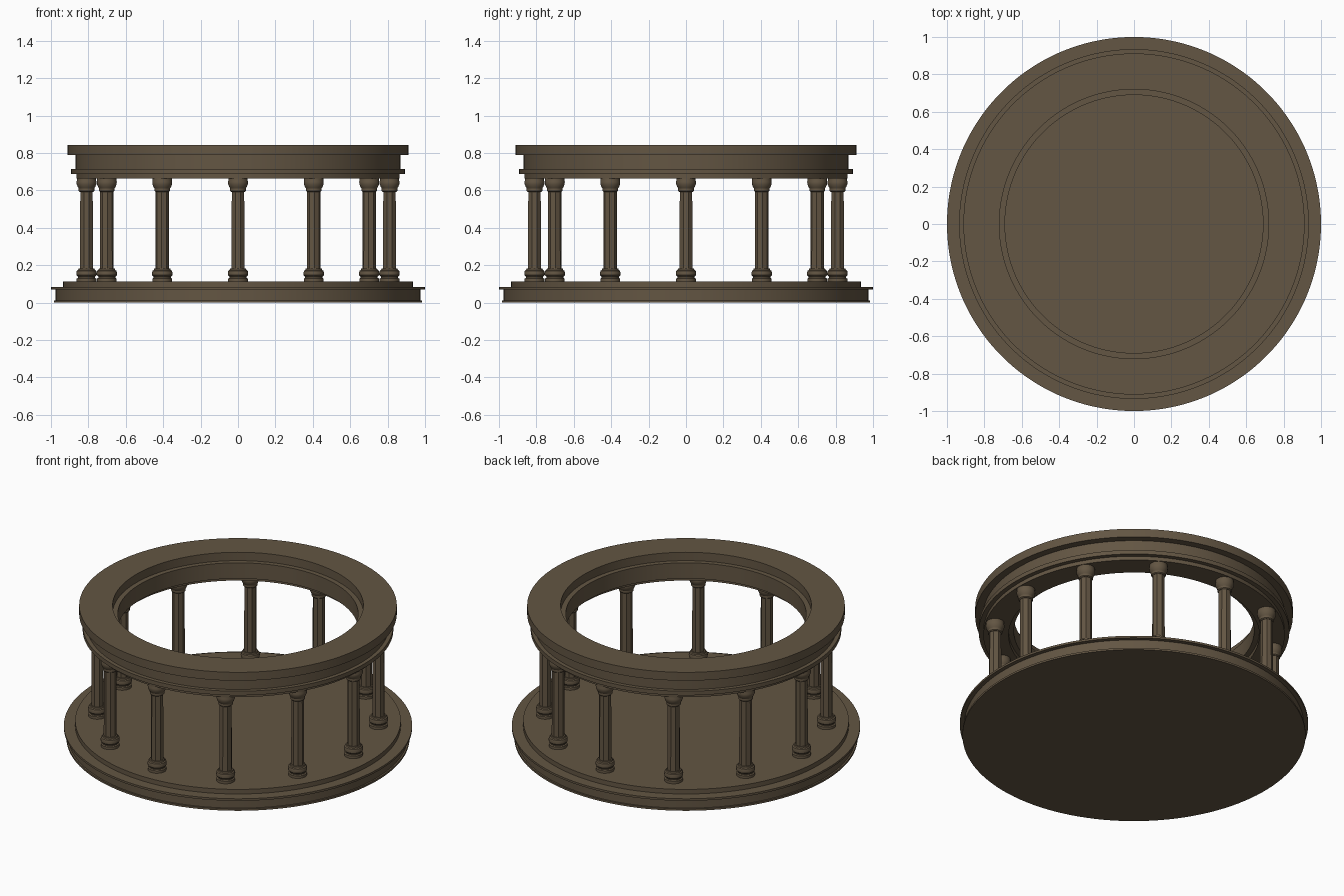
import bpy, bmesh, math

if "Cube" in bpy.data.objects:
    bpy.data.objects.remove(bpy.data.objects["Cube"])

stone = bpy.data.materials.new("brown stone")
stone.diffuse_color = (0.125, 0.092, 0.056, 1)
stone.use_nodes = True
stone.node_tree.nodes["Principled BSDF"].inputs["Base Color"].default_value = stone.diffuse_color


def lathe(name, profile, sides, closed=False, sharp=30):
    """Spin a list of (radius, z) points around z; radius 0 ends make caps."""
    bm = bmesh.new()
    rings = []
    for r, z in profile:
        ring = []
        for i in range(sides):
            a = math.tau * (i + 0.5) / sides
            ring.append(bm.verts.new((r * math.cos(a), r * math.sin(a), z)))
        rings.append(ring)
    pairs = list(zip(rings, rings[1:]))
    if closed:
        pairs.append((rings[-1], rings[0]))
    for low, high in pairs:
        for i in range(sides):
            j = (i + 1) % sides
            bm.faces.new((low[i], low[j], high[j], high[i]))
    # flat end caps
    if not closed:
        bm.faces.new(rings[0][::-1])
        bm.faces.new(rings[-1])
    bmesh.ops.recalc_face_normals(bm, faces=bm.faces[:])
    for f in bm.faces:
        f.smooth = True
    for e in bm.edges:
        if len(e.link_faces) == 2 and e.calc_face_angle() > math.radians(sharp):
            e.smooth = False
    mesh = bpy.data.meshes.new(name)
    bm.to_mesh(mesh)
    bm.free()
    mesh.materials.append(stone)
    return mesh


def place(name, mesh, loc=(0, 0, 0), turn=0):
    ob = bpy.data.objects.new(name, mesh)
    ob.location = loc
    ob.rotation_euler.z = turn
    bpy.context.collection.objects.link(ob)
    return ob


# stepped round platform
place("platform", lathe("platform", [
    (0.985, 0), (0.985, 0.012), (0.975, 0.012), (0.975, 0.07),
    (1.0, 0.07), (1.0, 0.083), (0.935, 0.083), (0.935, 0.112)], 128))

# open ring of beams on top: soffit, fillet, frieze and cornice
place("entablature", lathe("entablature", [
    (0.865, 0.664), (0.865, 0.688), (0.892, 0.688), (0.892, 0.714),
    (0.868, 0.714), (0.868, 0.79), (0.912, 0.79), (0.912, 0.843),
    (0.72, 0.843), (0.72, 0.79), (0.69, 0.79), (0.69, 0.69),
    (0.72, 0.69), (0.72, 0.664)], 128, closed=True))

# column parts, shared by all twelve columns
shaft = lathe("shaft", [(0.037, 0.16), (0.036, 0.62)], 8)
foot = lathe("column_foot", [
    (0.053, 0.11), (0.053, 0.128), (0.046, 0.132), (0.046, 0.138),
    (0.054, 0.146), (0.055, 0.158), (0.052, 0.17), (0.045, 0.174),
    (0.043, 0.182)], 24)
capital = lathe("capital", [
    (0.037, 0.592), (0.042, 0.597), (0.042, 0.61), (0.047, 0.618),
    (0.053, 0.632), (0.054, 0.645), (0.052, 0.652), (0.052, 0.666)], 24)

for k in range(12):
    a = math.tau * k / 12
    spot = (0.81 * math.cos(a), 0.81 * math.sin(a), 0)
    for part, mesh in (("shaft", shaft), ("column_foot", foot), ("capital", capital)):
        place(f"{part}_{k + 1}", mesh, spot, a)
